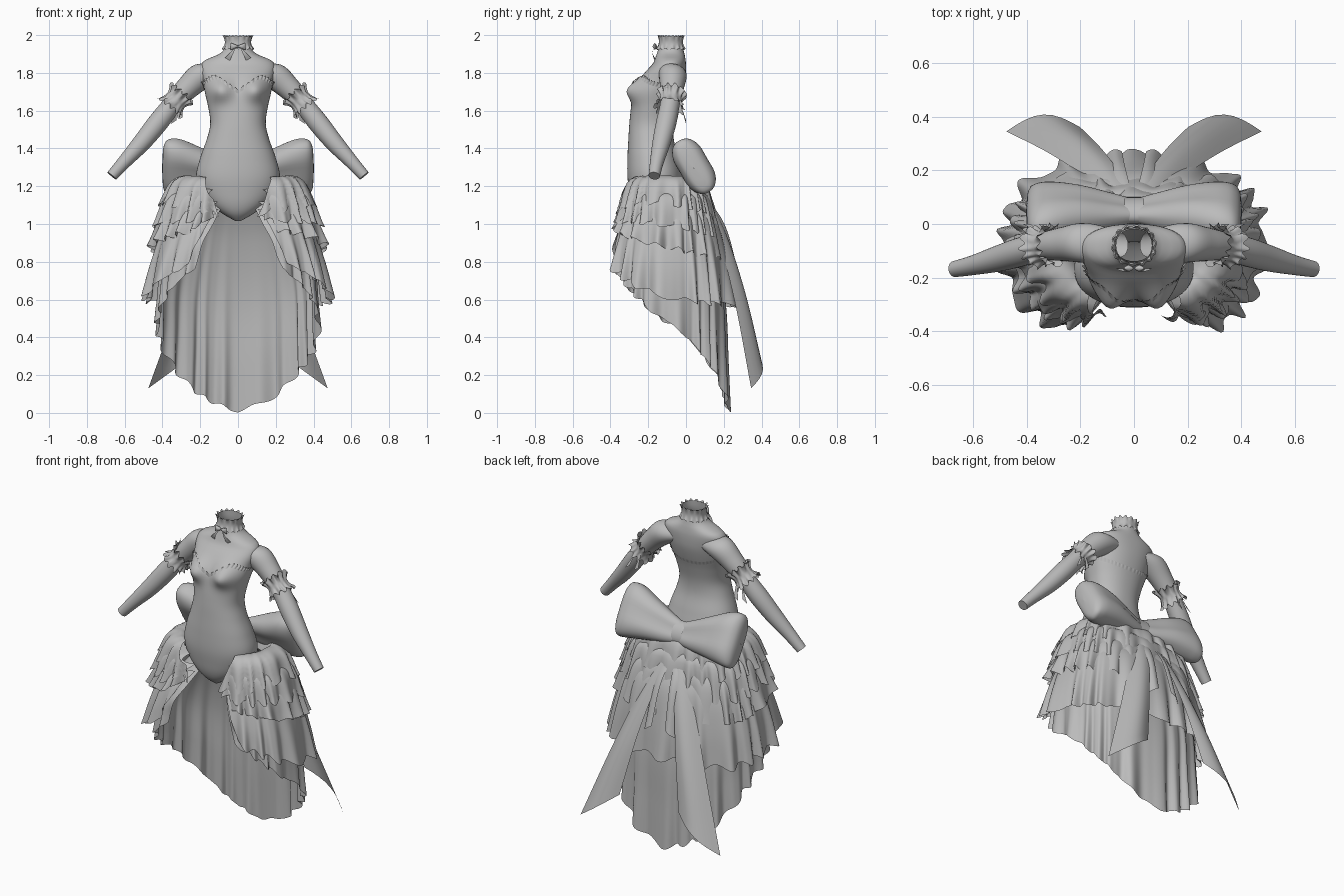
import bpy, math, random
from mathutils import Vector

if "Cube" in bpy.data.objects:
    bpy.data.objects.remove(bpy.data.objects["Cube"])

random.seed(4)
PI = math.pi
grey = bpy.data.materials.new("dress grey")
grey.diffuse_color = (0.5, 0.5, 0.5, 1)
grey.use_nodes = True
grey.node_tree.nodes["Principled BSDF"].inputs["Base Color"].default_value = grey.diffuse_color


def grid(name, f, nu, nv, closed=False):
    """Surface f(u, v) with u, v in 0..1; closed wraps u."""
    cols = nu if closed else nu + 1
    verts = [f(i / nu, j / nv) for j in range(nv + 1) for i in range(cols)]
    faces = []
    for j in range(nv):
        for i in range(nu):
            k = (i + 1) % cols
            faces.append((j * cols + i, j * cols + k, (j + 1) * cols + k, (j + 1) * cols + i))
    me = bpy.data.meshes.new(name)
    me.from_pydata([tuple(p) for p in verts], [], faces)
    me.materials.append(grey)
    me.polygons.foreach_set("use_smooth", [True] * len(faces))
    ob = bpy.data.objects.new(name, me)
    bpy.context.collection.objects.link(ob)
    return ob


def interp(rows, x):
    """Smooth interpolation through rows of (key, values...)."""
    x = min(max(x, rows[0][0]), rows[-1][0])
    i = 0
    while i < len(rows) - 2 and x > rows[i + 1][0]:
        i += 1
    a, b = rows[i], rows[i + 1]
    p, q = rows[max(i - 1, 0)], rows[min(i + 2, len(rows) - 1)]
    h = b[0] - a[0]
    t = (x - a[0]) / h
    out = []
    for k in range(1, len(a)):
        ma = (b[k] - p[k]) / (b[0] - p[0]) * h
        mb = (q[k] - a[k]) / (q[0] - a[0]) * h
        out.append((2*t**3 - 3*t*t + 1) * a[k] + (t**3 - 2*t*t + t) * ma
                   + (3*t*t - 2*t**3) * b[k] + (t**3 - t*t) * mb)
    return out


def sp(v, e):
    return math.copysign(abs(v) ** e, v)


# Torso: height, half width, front y, back y
BODY = [(1.015, .012, -.22, -.19), (1.05, .075, -.26, -.13), (1.10, .145, -.285, -.07),
        (1.17, .2, -.30, -.03), (1.25, .222, -.31, -.02), (1.35, .2, -.31, -.04),
        (1.45, .165, -.305, -.065), (1.53, .147, -.30, -.065), (1.62, .158, -.29, -.045),
        (1.70, .176, -.272, -.02), (1.76, .184, -.245, -.005), (1.81, .195, -.21, 0),
        (1.85, .192, -.175, 0), (1.873, .165, -.165, -.003), (1.892, .115, -.158, -.006),
        (1.915, .08, -.15, -.012), (1.95, .067, -.142, -.018), (1.995, .068, -.138, -.02)]


def body(a, z, off=0.0):
    """Torso surface; a = 0 at the back, PI at the front."""
    w, f, b = interp(BODY, z)
    x, y = (w + off) * sp(math.sin(a), .9), (f + b) / 2 + ((b - f) / 2 + off) * sp(math.cos(a), .9)
    if math.cos(a) < 0:  # bust
        y -= .058 * math.exp(-((abs(x) - .095) / .062) ** 2 - ((z - 1.71) / .06) ** 2)
    return Vector((x, y, z))


grid("torso", lambda u, v: body(2 * PI * u, 1.015 + .98 * v), 64, 70, True)


# Sweetheart neckline frill
def neckline(u, v):
    a = 2 * PI * u
    x = abs(body(a, 1.74).x)
    z = interp([(0, 1.70), (.05, 1.735), (.11, 1.775), (.16, 1.755), (.19, 1.73)], x)[0]
    if math.cos(a) > 0:
        z = 1.73 - .06 * math.cos(a)
    front = .3 + .7 * (math.cos(a) < 0)
    z += (v - .5) * .02 + .005 * math.sin(46 * a) * v * front
    return body(a, z, .002 + .006 * v * (1 + math.sin(46 * a)) * front)


grid("neckline_frill", neckline, 276, 2, True)


# Choker with frilled edges and a small front bow
def choker(u, v):
    a, s = 2 * PI * u, abs(2 * v - 1)
    return body(a, 1.925 + .07 * v + .005 * s * math.sin(14 * a),
                .003 + .006 * s * s * (1 + .8 * math.sin(14 * a)))


grid("choker", choker, 144, 6, True)
for side in (-1, 1):
    grid("choker_bow_loop", lambda u, v: (side * .04 * v, -.165 + .012 * math.sin(2 * PI * u) * math.sin(PI * v),
         1.94 + .02 * math.cos(2 * PI * u) * (.25 + .75 * v)), 12, 5, True)
    grid("choker_bow_tail", lambda u, v: (side * (.008 + .035 * v + .025 * v * u), -.165 - .012 * math.sin(PI * v),
         1.94 - .075 * v + .015 * u * v), 2, 5)

# Arms: along, x, y, z, radius
ARM = [(0, .06, -.075, 1.815, .05), (.14, .172, -.07, 1.795, .074), (.3, .265, -.075, 1.722, .063),
       (.45, .345, -.085, 1.635, .052), (.6, .425, -.105, 1.535, .054), (.75, .51, -.13, 1.43, .048),
       (.9, .605, -.155, 1.325, .036), (1, .668, -.168, 1.255, .03)]
AXIS = Vector((.64, -.11, -.76)).normalized()
SIDE = (Vector((0, 1, 0)) - AXIS * AXIS.y).normalized()
UP = AXIS.cross(SIDE)


def arm(s, a, scale=1.0, off=0.0, slide=0.0):
    x, y, z, r = interp(ARM, s)
    return Vector((x, y, z)) + (SIDE * math.cos(a) + UP * math.sin(a)) * (r * scale + off) + AXIS * slide


def mirror(p, side):
    return (p[0] * side, p[1], p[2])


def cuff(u, v):
    a, s = 2 * PI * u, abs(2 * v - 1)
    w = math.sin(12 * a + math.sin(3 * a) + 2 * v)
    return arm(.42, a, 1, .006 + .017 * s * s + .008 * s * w, (v - .5) * .1 + .01 * s * math.sin(12 * a + 1))


for side in (-1, 1):
    grid("arm", lambda u, v: mirror(arm(v, 2 * PI * u), side), 28, 36, True)
    grid("wrist_end", lambda u, v: mirror(arm(1, 2 * PI * u, 1 - v), side), 28, 1, True)
    grid("arm_cuff", lambda u, v: mirror(cuff(u, v), side), 140, 8, True)
    for k in (0, 1):
        grid("cuff_ribbon", lambda u, v: (side * (.325 + .03 * k + .03 * v * (k + u)), -.03 + .03 * v,
             1.64 - .09 * v - .02 * u * v), 2, 4)

# Back bow, tilted away from the waist: x, half height, half thickness, centre y, centre z
BOW = [(0, .06, .03, .05, 1.26), (.08, .085, .05, .05, 1.27), (.2, .12, .08, .047, 1.29),
       (.3, .15, .088, .043, 1.305), (.355, .157, .08, .042, 1.305), (.385, .145, .06, .042, 1.30),
       (.398, .1, .035, .042, 1.295), (.402, .001, .001, .042, 1.295)]
TALL, THICK = Vector((0, -.5, .866)), Vector((0, .866, .5))


def bow(u, v):
    x = .402 * math.sin(v * PI / 2)
    h, t, y, z = interp(BOW, x)
    a = 2 * PI * u
    crease = 1 - .18 * math.exp(-(math.cos(a) / .3) ** 2) * (1 - v)
    return Vector((x, y, z)) + TALL * h * sp(math.cos(a), .8) + THICK * t * crease * sp(math.sin(a), .8)


for side in (-1, 1):
    grid("bow_loop", lambda u, v: mirror(bow(u, v), side), 40, 28, True)
grid("bow_knot", lambda u, v: Vector(((v - .5) * .07, .05, 1.26))
     + TALL * (.068 * math.cos(2 * PI * u)) + THICK * (.042 * math.sin(2 * PI * u)), 24, 4, True)

# Bow tails: along, then inner edge x y z, outer edge x y z
TAIL = [(0, .01, .08, 1.20, .06, .07, 1.20), (.3, .055, .19, 1.0, .16, .16, .97),
        (.65, .125, .285, .7, .31, .26, .58), (1, .2, .36, .33, .475, .345, .13)]
STRIP = [(0, .0, .08, 1.18, .03, .07, 1.18), (.5, .03, .20, 1.0, .075, .19, 1.0),
         (1, .045, .27, .76, .105, .255, .72)]


def ribbon(rows, bulge):
    def f(u, v):
        r = interp(rows, v)
        p = Vector(r[:3]).lerp(Vector(r[3:]), u)
        p.y += bulge * v * math.sin(PI * u)
        return p
    return f


for side in (-1, 1):
    for name, rows, bulge in (("bow_tail", TAIL, .055), ("bow_streamer", STRIP, .015)):
        f = ribbon(rows, bulge)
        grid(name, lambda u, v: mirror(f(u, v), side), 8, 20)


# Skirt layers: angle 0 at the back, PI at the front opening
def skirt(name, rx, front, back, profile, hem, top_end, hem_end, waves, amp, rows=10):
    """profile: (t, radius, height); hem: (degrees, z) around the layer."""
    ph = [random.uniform(0, 6.28) for _ in range(3)]

    def f(u, v):
        a = (2 * u - 1) * math.radians(top_end + (hem_end - top_end) * v)
        r, lift = interp(profile, v)
        low = interp(hem, abs(math.degrees(a)))[0]
        z = lift + (low - profile[-1][2]) * v ** 1.3
        w = waves * a + 1.6 * math.sin(5 * a + ph[0])
        wave = (math.sin(w) + .35 * math.sin(1.7 * w + ph[1])) * amp * v ** 1.7
        z += .6 * amp * v * v * math.sin(w + 1.2 + ph[2])
        ry = back if math.cos(a) > 0 else front
        x = (rx * r + wave) * sp(math.sin(a), .8)
        y = -.085 + (ry * r + wave) * sp(math.cos(a), .8)
        k = max(0, (abs(math.degrees(a)) - 148) / 25)   # front edges roll inward
        return (x, y + .06 * k * k, max(z, 0))
    return grid(name, f, int(waves * 12), rows)


skirt("underskirt", .41, .30, .295, [(0, .5, 1.14), (.2, .78, .92), (.5, .98, .60), (.8, 1.02, .25), (1, 1.04, .02)],
      [(0, .01), (22, .09), (45, .22), (62, .31), (90, .47), (120, .62), (160, .8)], 165, 152, 22, .015, 26)
skirt("skirt_tier_4", .49, .345, .34, [(0, .62, 1.08), (.25, .8, .98), (.6, .92, .80), (1, 1.0, .6)],
      [(0, .57), (60, .58), (95, .62), (125, .70), (155, .79)], 165, 151, 20, .022, 14)
skirt("skirt_tier_3", .46, .315, .29, [(0, .65, 1.12), (.35, .86, 1.05), (1, 1.0, .86)],
      [(0, .80), (60, .83), (100, .89), (160, .97)], 164, 157, 22, .02)
skirt("skirt_tier_2", .435, .305, .255, [(0, .6, 1.19), (.35, .86, 1.15), (1, 1.0, .98)],
      [(0, .92), (60, .96), (100, 1.0), (165, 1.02)], 158, 167, 24, .02)
skirt("skirt_tier_1", .40, .295, .225, [(0, .52, 1.17), (.2, .64, 1.25), (.5, .86, 1.225), (1, 1.0, 1.09)],
      [(0, 1.04), (60, 1.08), (110, 1.11), (170, 1.05)], 140, 170, 22, .02)
